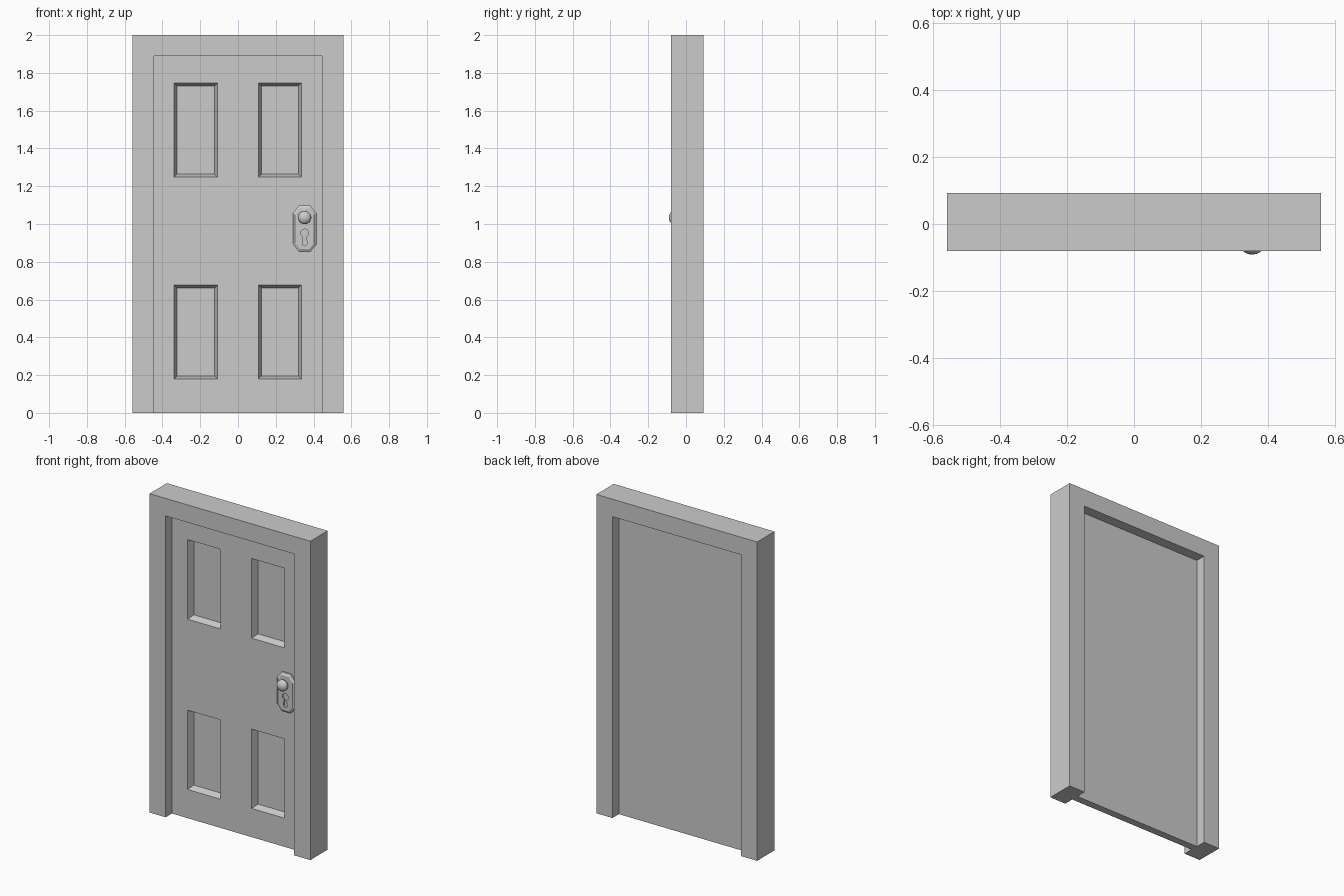
import bpy, bmesh, math

if "Cube" in bpy.data.objects:
    bpy.data.objects.remove(bpy.data.objects["Cube"])

FRONT, BACK = -0.08, 0.092            # frame depth
DOOR_F, DOOR_B = -0.018, 0.028        # door leaf depth


def finish(bm, name):
    bmesh.ops.recalc_face_normals(bm, faces=bm.faces)
    mesh = bpy.data.meshes.new(name)
    bm.to_mesh(mesh)
    bm.free()
    obj = bpy.data.objects.new(name, mesh)
    bpy.context.collection.objects.link(obj)
    return obj


def loft(name, rings):
    """Solid through matching outlines: each ring is (y, [(x, z), ...])."""
    bm = bmesh.new()
    loops = [[bm.verts.new((x, y, z)) for x, z in pts] for y, pts in rings]
    n = len(loops[0])
    for a, b in zip(loops, loops[1:]):
        for i in range(n):
            j = (i + 1) % n
            bm.faces.new((a[i], a[j], b[j], b[i]))
    bm.faces.new(loops[0])
    bm.faces.new(loops[-1])
    return finish(bm, name)


# Frame: upside-down U extruded through the wall depth
half = [(0.558, 0), (0.558, 2.0)]
inner = [(0.446, 1.89), (0.446, 0)]
outline = ([(-x, z) for x, z in half] + half[::-1]
           + inner[::-1] + [(-x, z) for x, z in inner])
loft("door_frame", [(FRONT, outline), (BACK, outline)])

# Door leaf: front grid, four sunken panels with sloped sides, plain back
xs = [-0.446, -0.338, -0.108, 0.108, 0.335, 0.446]
zs = [0.0, 0.18, 0.677, 1.248, 1.747, 1.89]
bm = bmesh.new()
grid = [[bm.verts.new((x, DOOR_F, z)) for x in xs] for z in zs]
panels = []
for r in range(5):
    for c in range(5):
        f = bm.faces.new((grid[r][c], grid[r][c + 1],
                          grid[r + 1][c + 1], grid[r + 1][c]))
        if r in (1, 3) and c in (1, 3):
            panels.append(f)
bm.normal_update()
bmesh.ops.inset_individual(bm, faces=panels, thickness=0.022)
for f in panels:
    for v in f.verts:
        v.co.y = DOOR_F + 0.041
rim = [e for e in bm.edges if e.is_boundary]
new = bmesh.ops.extrude_edge_only(bm, edges=rim)["geom"]
for v in new:
    if isinstance(v, bmesh.types.BMVert):
        v.co.y = DOOR_B
bmesh.ops.holes_fill(bm, edges=[e for e in bm.edges if e.is_boundary], sides=0)
finish(bm, "door_leaf")

# Lock plate: long octagon with a bevelled rim
LX, LZ = 0.353, 0.975


def octagon(w, h, cx, cz):
    return [(LX + x, LZ + z) for x, z in
            [(cx, h), (w, cz), (w, -cz), (cx, -h),
             (-cx, -h), (-w, -cz), (-w, cz), (-cx, h)]]


plate = loft("lock_plate", [
    (DOOR_F + 0.002, octagon(0.062, 0.123, 0.030, 0.083)),
    (-0.027, octagon(0.062, 0.123, 0.030, 0.083)),
    (-0.036, octagon(0.050, 0.108, 0.025, 0.076))])

# Keyhole: round top with a flared slot, cut into the plate
arc = [math.radians(-65 + 310 * i / 16) for i in range(17)]
key = [(LX + 0.021 * math.cos(a), 0.952 + 0.021 * math.sin(a)) for a in arc]
key += [(LX - 0.013, 0.892), (LX, 0.884), (LX + 0.013, 0.892)]
cutter = loft("keyhole_cutter", [(-0.05, key), (-0.026, key)])
cutter.hide_render = True
cutter.hide_viewport = True
cut = plate.modifiers.new("keyhole", "BOOLEAN")
cut.object = cutter
cut.operation = "DIFFERENCE"
cut.solver = "EXACT"

# Knob and its stem
bpy.ops.mesh.primitive_uv_sphere_add(segments=32, ring_count=16, radius=1,
                                     location=(LX, -0.064, 1.034),
                                     rotation=(math.pi / 2, 0, 0))
knob = bpy.context.object
knob.name = "door_knob"
knob.scale = (0.035, 0.035, 0.027)
bpy.ops.object.shade_smooth()
bpy.ops.mesh.primitive_cylinder_add(vertices=24, radius=0.016, depth=0.032,
                                    location=(LX, -0.046, 1.034),
                                    rotation=(math.pi / 2, 0, 0))
bpy.context.object.name = "knob_stem"
bpy.ops.object.shade_smooth_by_angle()
